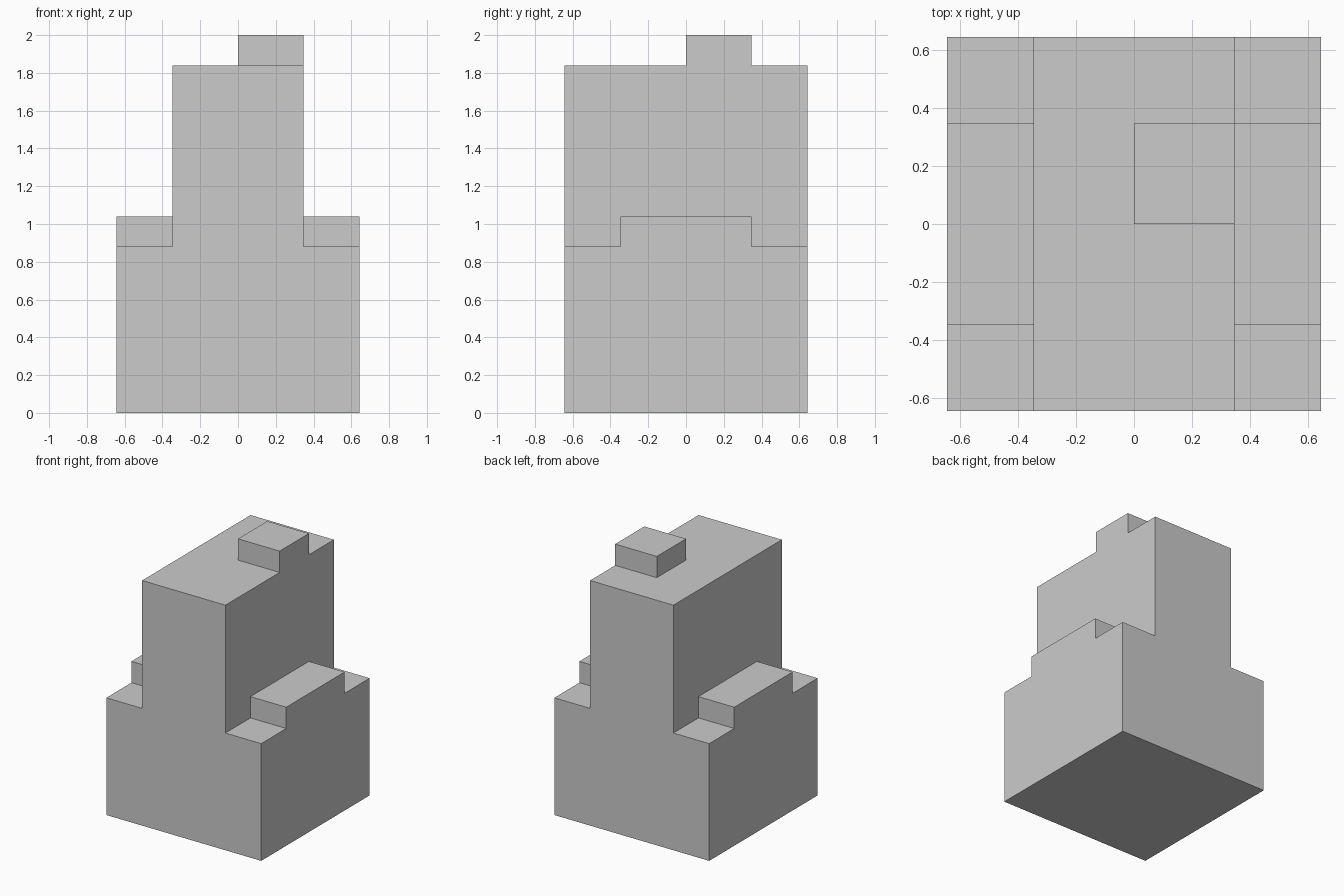
import bpy
import bmesh

if "Cube" in bpy.data.objects:
    bpy.data.objects.remove(bpy.data.objects["Cube"])

HALF = 0.643      # half width and depth of the base
CORE = 0.346      # half width of the tower and of the side steps
BASE_Z, STEP_Z, TOWER_Z, TOP_Z = 0.88, 1.04, 1.84, 2.0


def extrude_profile(name, points, y0, y1):
    """Extrude an (x, z) outline from y0 to y1."""
    bm = bmesh.new()
    face = bm.faces.new([bm.verts.new((x, y0, z)) for x, z in points])
    ext = bmesh.ops.extrude_face_region(bm, geom=[face])
    verts = [v for v in ext["geom"] if isinstance(v, bmesh.types.BMVert)]
    bmesh.ops.translate(bm, verts=verts, vec=(0, y1 - y0, 0))
    bmesh.ops.recalc_face_normals(bm, faces=bm.faces[:])
    mesh = bpy.data.meshes.new(name)
    bm.to_mesh(mesh)
    bm.free()
    obj = bpy.data.objects.new(name, mesh)
    bpy.context.collection.objects.link(obj)
    return obj


def block(name, x0, x1, y0, y1, z0, z1):
    return extrude_profile(name, [(x0, z0), (x1, z0), (x1, z1), (x0, z1)], y0, y1)


# Base and tower share one stepped front profile
right_half = [(HALF, 0), (HALF, BASE_Z), (CORE, BASE_Z), (CORE, TOWER_Z)]
left_half = [(-x, z) for x, z in reversed(right_half)]
body = extrude_profile("stepped_tower", right_half + left_half, -HALF, HALF)

# Side steps and the off-centre roof block, sunk into the body for the union
parts = [
    block("left_step", -HALF, -0.2, -CORE, CORE, 0.5, STEP_Z),
    block("right_step", 0.2, HALF, -CORE, CORE, 0.5, STEP_Z),
    block("roof_block", 0, CORE, 0, CORE, 1.5, TOP_Z),
]

# Merge everything into one solid
for part in parts:
    mod = body.modifiers.new(part.name, 'BOOLEAN')
    mod.operation = 'UNION'
    mod.solver = 'EXACT'
    mod.object = part
bpy.context.view_layer.objects.active = body
for part in parts:
    bpy.ops.object.modifier_apply(modifier=part.name)
    bpy.data.objects.remove(part)

# Clean up flat seams left by the union
bm = bmesh.new()
bm.from_mesh(body.data)
bmesh.ops.remove_doubles(bm, verts=bm.verts[:], dist=1e-4)
bmesh.ops.dissolve_limit(bm, angle_limit=0.01, verts=bm.verts[:], edges=bm.edges[:])
bm.to_mesh(body.data)
bm.free()
